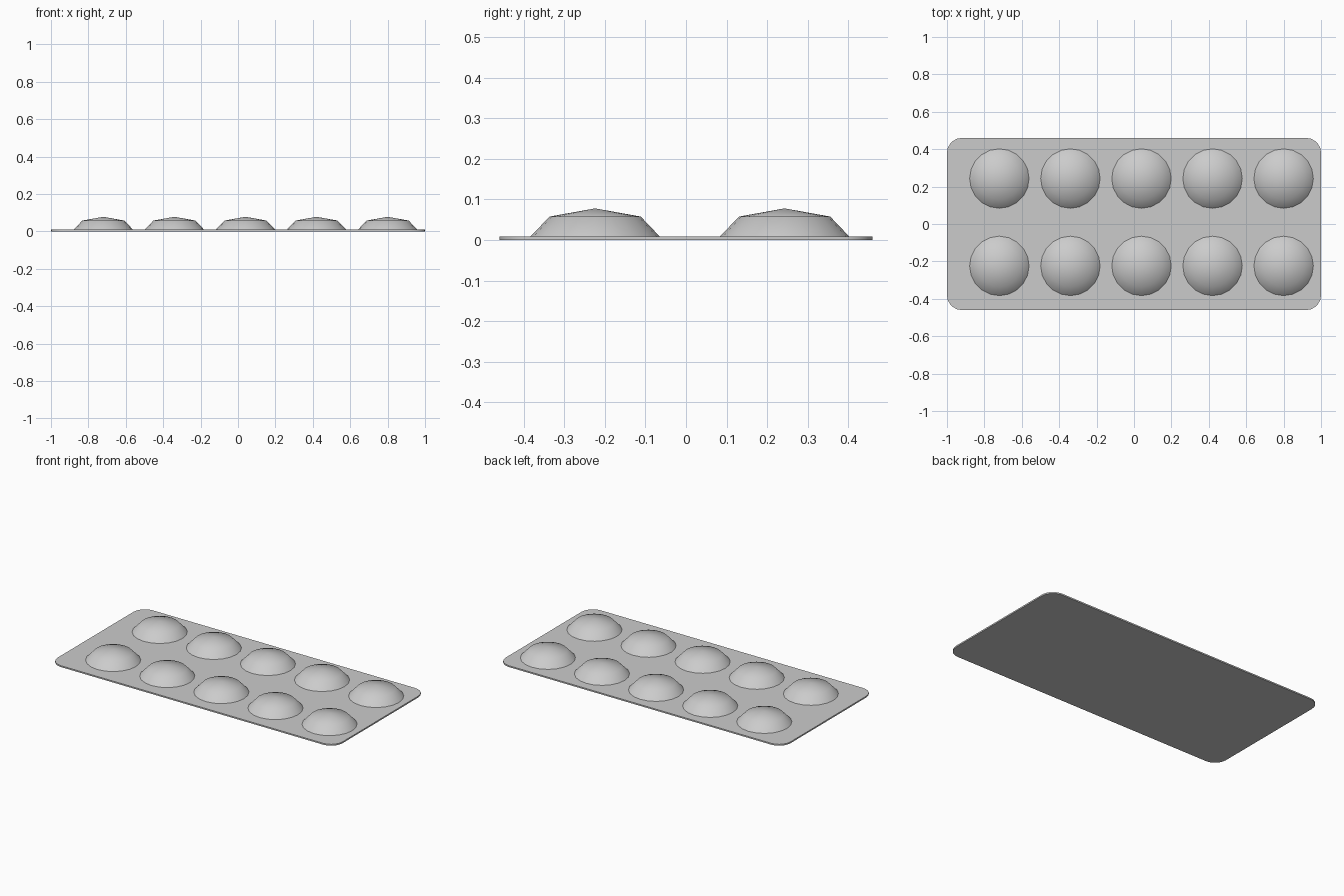
import bpy, bmesh, math

if "Cube" in bpy.data.objects:
    bpy.data.objects.remove(bpy.data.objects["Cube"])

HX, HY, T = 1.0, 0.46, 0.009      # plate half sizes and thickness
CORNER, STEPS = 0.08, 5           # rounded corner radius and segments
DOME_R, DOME_H, SIDES = 0.159, 0.069, 20


def make_object(name, bm, smooth_angle):
    bmesh.ops.recalc_face_normals(bm, faces=bm.faces)
    mesh = bpy.data.meshes.new(name)
    bm.to_mesh(mesh)
    bm.free()
    obj = bpy.data.objects.new(name, mesh)
    bpy.context.collection.objects.link(obj)
    bpy.ops.object.select_all(action='DESELECT')
    obj.select_set(True)
    bpy.context.view_layer.objects.active = obj
    bpy.ops.object.shade_smooth_by_angle(angle=math.radians(smooth_angle))
    return obj


# Backing plate: rounded rectangle, extruded
bm = bmesh.new()
outline = []
for quarter, (sx, sy) in enumerate([(1, 1), (-1, 1), (-1, -1), (1, -1)]):
    for i in range(STEPS + 1):
        a = math.pi / 2 * (quarter + i / STEPS)
        outline.append(bm.verts.new((sx * (HX - CORNER) + CORNER * math.cos(a),
                                     sy * (HY - CORNER) + CORNER * math.sin(a), 0)))
base = bm.faces.new(outline)
top = bmesh.ops.extrude_face_region(bm, geom=[base], use_keep_orig=True)
bmesh.ops.translate(bm, vec=(0, 0, T),
                    verts=[v for v in top["geom"] if isinstance(v, bmesh.types.BMVert)])
make_object("backing_plate", bm, 30)


# Blister domes: flattened half spheres with one ring halfway up
def dome(name, x, y):
    bm = bmesh.new()
    bmesh.ops.create_uvsphere(bm, u_segments=SIDES, v_segments=4, radius=1)
    bmesh.ops.delete(bm, geom=[v for v in bm.verts if v.co.z < -0.01], context='VERTS')
    bmesh.ops.scale(bm, vec=(DOME_R, DOME_R, DOME_H), verts=bm.verts)
    obj = make_object(name, bm, 60)
    obj.location = (x, y, T)


for row, y in enumerate((-0.224, 0.243)):
    for col in range(5):
        dome(f"blister_{row + 1}_{col + 1}", -0.72 + 0.38 * col, y)
